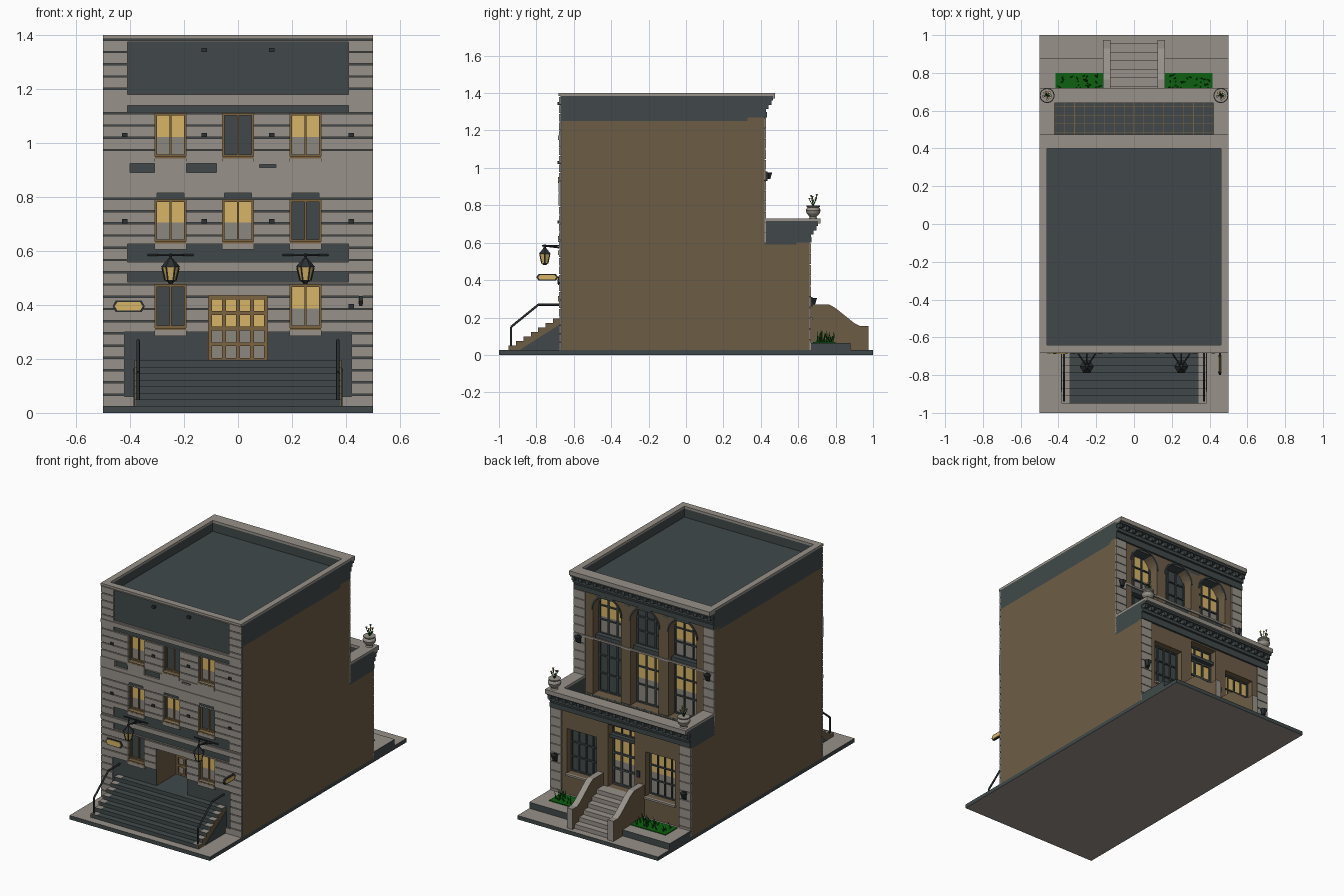
import bpy, bmesh, math, random
from mathutils import Vector

if "Cube" in bpy.data.objects:
    bpy.data.objects.remove(bpy.data.objects["Cube"])

random.seed(4)
COL = {"stone": (.31, .285, .25), "slate": (.052, .066, .068), "brown": (.152, .109, .061),
       "wood": (.20, .125, .05), "glow": (.68, .46, .135), "curtain": (.26, .24, .21),
       "leaf": (.004, .115, .005), "iron": (.025, .03, .033)}
MATS = {}
for n, c in COL.items():
    MATS[n] = bpy.data.materials.new(n)
    MATS[n].diffuse_color = (*c, 1)
KEYS = list(COL)


class Part:
    """Collects simple solids into one named object."""
    def __init__(self, name):
        self.name, self.bm = name, bmesh.new()

    def prism(self, pts, axis, a, b, mat, edge=None):
        # outline extruded along an axis; 'edge' colours the extruded sides
        put = {"x": lambda u, v, w: (w, u, v), "y": lambda u, v, w: (u, w, v), "z": lambda u, v, w: (u, v, w)}[axis]
        lo = [self.bm.verts.new(put(*p, a)) for p in pts]
        hi = [self.bm.verts.new(put(*p, b)) for p in pts]
        n = len(pts)
        caps = [self.bm.faces.new(lo[::-1]), self.bm.faces.new(hi)]
        sides = [self.bm.faces.new((lo[i], lo[(i + 1) % n], hi[(i + 1) % n], hi[i])) for i in range(n)]
        for f in caps:
            f.material_index = KEYS.index(mat)
        for f in sides:
            f.material_index = KEYS.index(edge or mat)

    def box(self, x0, x1, y0, y1, z0, z1, mat, top=None):
        self.prism([(x0, y0), (x1, y0), (x1, y1), (x0, y1)], "z", z0, z1, top or mat, mat)

    def rod(self, a, b, r, mat, r2=None, seg=8):
        a, b = Vector(a), Vector(b)
        q = (b - a).to_track_quat("Z", "Y")
        r2 = r if r2 is None else r2
        ring = lambda c, rad: [self.bm.verts.new(c + q @ Vector((rad * math.cos(math.tau * i / seg),
                               rad * math.sin(math.tau * i / seg), 0))) for i in range(seg)]
        lo, hi = ring(a, r), ring(b, r2)
        fs = [self.bm.faces.new(lo[::-1]), self.bm.faces.new(hi)]
        for i in range(seg):
            f = self.bm.faces.new((lo[i], lo[(i + 1) % seg], hi[(i + 1) % seg], hi[i]))
            f.smooth = seg > 7
            fs.append(f)
        for f in fs:
            f.material_index = KEYS.index(mat)

    def wall(self, x0, x1, y0, y1, z0, z1, mat, holes=(), course=0, gap=0):
        # wall in the xz plane with rectangular openings (x0, x1, z0, z1), optionally in courses
        spans = [(z0, z1)]
        if course:
            n = round((z1 - z0) / course)
            h = (z1 - z0) / n
            spans = [(z0 + i * h, z0 + (i + 1) * h - gap) for i in range(n)]
        for s0, s1 in spans:
            cuts = sorted({s0, s1, *[z for h in holes for z in h[2:] if s0 < z < s1]})
            for c0, c1 in zip(cuts, cuts[1:]):
                m, x = (c0 + c1) / 2, x0
                for h in sorted(h for h in holes if h[2] < m < h[3]):
                    if h[0] > x + 1e-4:
                        self.box(x, h[0], y0, y1, c0, c1, mat)
                    x = max(x, h[1])
                if x < x1 - 1e-4:
                    self.box(x, x1, y0, y1, c0, c1, mat)

    def window(self, x, w, z0, z1, y, d, cols, rows, lit, frame, split=.45, bar=.008):
        # glass plates, frame and glazing bars; d is the outward y direction
        l, r, zm = x - w / 2, x + w / 2, z0 + (z1 - z0) * split
        ys = sorted((y, y + d * .005))
        self.box(l, r, *ys, z0, zm, "curtain" if lit else "slate")
        self.box(l, r, *ys, zm, z1, "glow" if lit else "slate")
        yb = sorted((y, y + d * .014))
        for i in range(cols + 1):
            c = l + bar / 2 + (w - bar) * i / cols
            self.box(c - bar / 2, c + bar / 2, *yb, z0, z1, frame)
        for i in range(rows + 1):
            c = z0 + bar / 2 + (z1 - z0 - bar) * i / rows
            self.box(l, r, *yb, c - bar / 2, c + bar / 2, frame)

    def done(self):
        bmesh.ops.recalc_face_normals(self.bm, faces=self.bm.faces)
        me = bpy.data.meshes.new(self.name)
        used = sorted({f.material_index for f in self.bm.faces})
        for f in self.bm.faces:
            f.material_index = used.index(f.material_index)
        self.bm.to_mesh(me)
        for i in used:
            me.materials.append(MATS[KEYS[i]])
        bpy.context.collection.objects.link(bpy.data.objects.new(self.name, me))


# base slab
p = Part("base_slab"); p.box(-.5, .5, -1, 1, 0, .025, "slate", "stone"); p.done()

# openings
FW = [(x, .115, z0, z1, lit) for x, z0, z1, lit in (
    (-.25, .95, 1.11, 1), (0, .95, 1.11, 0), (.25, .95, 1.11, 1), (-.25, .635, .79, 1), (0, .635, .79, 1),
    (.25, .635, .79, 0), (-.25, .315, .475, 0), (.25, .315, .475, 1))]
front = [(x - w / 2, x + w / 2, a, b) for x, w, a, b, _ in FW] + [(-.11, .11, .19, .435)]
low = [(-.385, -.175, .2, .485), (-.095, .095, .19, .59), (.175, .385, .2, .485)]
up = [(x - .1, x + .1, .62, 1.265) for x in (-.27, 0, .27)]

# main body and its pierced walls
p = Part("house_body")
p.box(-.5, .5, -.46, .33, .025, 1.25, "brown")
p.box(-.5, .5, .33, .59, .025, .59, "brown")
p.wall(-.5, .5, -.665, -.46, .025, 1.25, "brown", front)
p.wall(-.5, .5, .59, .66, .025, .6, "brown", low)
p.wall(-.5, .5, .33, .42, .59, 1.27, "brown", up)
for x in (-.27, 0, .27):  # arch spandrels
    arc = [(x + .1 * math.cos(math.pi * i / 16), 1.165 + .1 * math.sin(math.pi * i / 16)) for i in range(17)]
    p.prism(arc + [(x - .1, 1.268), (x + .1, 1.268)], "y", .33, .42, "brown")
p.done()

# roof with parapet and cap
p = Part("roof_parapet")
p.box(-.5, .5, -.665, .42, 1.25, 1.33, "slate")
for z0, z1, o, y1, m in ((1.33, 1.385, 0, .42, "slate"), (1.385, 1.4, .018, .475, "stone")):
    p.box(-.5, -.46, -.665 - o, y1, z0, z1, m)
    p.box(.46, .5, -.665 - o, y1, z0, z1, m)
    p.box(-.46, .46, -.665 - o, -.64, z0, z1, m)
    p.box(-.46, .46, .4, y1, z0, z1, m)
p.done()

# front facing: dark backing and stone courses
p = Part("front_backing"); p.wall(-.5, .5, -.671, -.665, .025, 1.385, "slate", front); p.done()
panels = [(-.41, .41, 1.18, 1.375), (-.41, .41, 1.115, 1.14), (-.41, .41, .56, .625), (-.41, .41, .485, .52),
          (-.42, .42, .06, .3)] + [(x - .05, x + .05, .797, .815) for x in (-.25, 0, .25)]
band = [(-.41, .41, .8, .815), (-.4, -.31, .89, .925), (-.19, -.08, .89, .925), (.08, .14, .91, .92)]
p = Part("front_stone_courses")
p.wall(-.5, .5, -.679, -.671, .025, 1.385, "stone", front + panels + band[1:], .0453, .005)
p.wall(-.5, .5, -.683, -.671, .8, .935, "stone", band, .067, .004)
for z in (1.15, .535):
    p.box(-.5, .5, -.684, -.671, z, z + .022, "stone")
p.done()

# front windows and sills
p = Part("front_windows")
for x, w, a, b, lit in FW:
    p.window(x, w, a, b, -.64, -1, 2, 1, lit, "wood")
    p.box(x - .058, x + .058, -.684, -.64, a - .008, a, "wood")
    p.box(x - .06, x + .06, -.685, -.665, a - .03, a - .008, "stone")
p.done()

# deeply recessed front door
p = Part("front_door")
p.window(0, .22, .19, .435, -.46, -1, 4, 4, 1, "wood", .5, .014)
p.box(-.11, .11, -.67, -.46, .185, .195, "slate")
p.done()

# front steps with side stringers
p = Part("front_steps")
for i in range(7):
    y, z0, z1 = -.95 + i * .04, .025 + i * .0243, .025 + (i + 1) * .0243
    p.box(-.342, .342, y, -.665, z0, z1, "slate")
    for s in (-1, 1):
        p.box(*sorted((s * .342, s * .378)), y, -.665, z0, z1, "slate", "stone")
        p.box(*sorted((s * .378, s * .384)), y, -.665, z0, z1, "brown", "stone")
for s in (-1, 1):
    p.prism([(-.89, .026), (-.672, .026), (-.672, .165)], "x", s * .38, s * .387, "slate")
p.done()
p = Part("front_handrails")
for s in (-1, 1):
    path = [(s * .37, y, z) for y, z in ((-.935, .03), (-.935, .15), (-.79, .268), (-.67, .268))]
    for a, b in zip(path, path[1:]):
        p.rod(a, b, .006, "iron")
p.done()

# hanging lanterns on brackets
p = Part("front_lanterns")
for x in (-.25, .25):
    c = (x, -.755)
    p.rod((*c, .49), (*c, .54), .018, "glow", .03, 6)
    p.rod((*c, .54), (*c, .572), .037, "iron", .008, 6)
    p.rod((*c, .48), (*c, .492), .008, "iron", .02, 6)
    p.rod((*c, .57), (*c, .59), .006, "iron")
    for i in range(6):
        u, v = math.cos(i * math.pi / 3), math.sin(i * math.pi / 3)
        p.rod((x + .019 * u, c[1] + .019 * v, .49), (x + .031 * u, c[1] + .031 * v, .54), .0035, "iron", seg=4)
    p.rod((x, -.67, .572), (x, -.77, .585), .004, "iron")
    p.rod((x - .085, -.682, .585), (x + .085, -.682, .585), .004, "iron")
    for s in (-1, 1):
        p.rod((x + s * .05, -.68, .585), (*c, .585), .004, "iron")
p.done()

# signs: one flat on the wall, one projecting
p = Part("wall_signs")
def hexa(c, z, w, h):
    return [(c - w, z), (c - w * .8, z - h), (c + w * .8, z - h), (c + w, z), (c + w * .8, z + h), (c - w * .8, z + h)]
p.prism(hexa(-.405, .395, .06, .022), "y", -.684, -.675, "iron")
p.prism(hexa(-.405, .395, .052, .016), "y", -.687, -.684, "glow")
p.prism(hexa(-.742, .415, .058, .018), "x", .449, .461, "iron")
p.prism(hexa(-.742, .415, .049, .012), "x", .446, .464, "glow")
p.rod((.455, -.67, .415), (.455, -.69, .415), .004, "iron")
p.done()

# little spotlights on the front
p = Part("front_spotlights")
for x, z in [(s * a, z) for s in (-1, 1) for a, z in ((.125, 1.345), (.125, 1.03), (.42, 1.03), (.125, .71), (.42, .71))] + [(.42, .395)]:
    p.box(x - .01, x + .01, -.686, -.67, z - .008, z + .008, "iron")
p.done()

# rear windows and door
p = Part("rear_windows")
for x, t, b in ((-.27, 1, 1), (0, 0, 1), (.27, 1, 0)):
    p.window(x, .2, .99, 1.266, .345, 1, 3, 3, t, "slate", .4)
    p.window(x, .2, .62, .97, .345, 1, 3, 3, b, "slate", .45)
    p.box(x - .1, x + .1, .345, .39, .965, .995, "slate")
    arch = lambda r: [(x + r * math.cos(math.pi * i / 16), 1.165 + r * math.sin(math.pi * i / 16)) for i in range(17)]
    p.prism(arch(.11) + arch(.1)[::-1], "y", .41, .426, "slate")
for x, lit in ((-.28, 1), (.28, 0)):
    p.window(x, .21, .2, .485, .605, 1, 4, 3, lit, "slate", .5)
    p.box(x - .11, x + .11, .6, .675, .188, .2, "stone")
p.window(0, .19, .19, .5, .6, 1, 3, 3, 1, "slate", .5, .012)
p.window(0, .19, .52, .59, .6, 1, 3, 1, 1, "slate", .1)
p.box(-.095, .095, .6, .64, .5, .52, "slate")
p.box(-.135, -.115, .66, .668, .31, .35, "iron")
p.done()

# rear stone quoins and ledge
p = Part("rear_stonework")
for s in (-1, 1):
    e = sorted((s * .42, s * .5))
    p.wall(*e, .66, .669, .025, .6, "stone", (), .0575, .004)
    p.wall(*e, .42, .429, .6, 1.27, "stone", (), .0575, .004)
p.box(-.42, .42, .415, .426, .974, .986, "stone")
p.done()

# rear cornices with brackets
p = Part("rear_cornices")
for y, z in ((.42, 1.27), (.66, .6)):
    for dy, a, b, m in ((.012, 0, .03, "slate"), (.022, .045, .065, "slate"), (.045, .09, .115, "slate"), (.008, 0, .115, "slate")):
        p.box(-.5, .5, y - .02, y + dy, z + a, z + b, m)
    for i in range(20):
        x = -.485 + i * .97 / 19
        p.box(x - .011, x + .011, y, y + .038, z + .065, z + .09, "slate")
p.box(-.5, .5, .42, .475, 1.372, 1.386, "stone")
p.box(-.5, .5, .66, .72, .702, .716, "stone")
p.done()

# terrace over the rear extension
p = Part("terrace")
p.box(-.5, .5, .42, .66, .59, .62, "slate")
for s in (-1, 1):
    e = sorted((s * .42, s * .5))
    p.box(*e, .42, .66, .62, .715, "slate")
    p.box(*e, .42, .72, .715, .73, "stone")
p.box(-.42, .42, .64, .66, .62, .715, "slate")
p.box(-.42, .42, .64, .72, .715, .73, "stone")
for i in range(17):
    x = -.42 + i * .0525
    p.box(x - .0015, x + .0015, .42, .64, .62, .622, "wood")
for i in range(5):
    p.box(-.42, .42, .44 + i * .045, .443 + i * .045, .62, .622, "wood")
p.done()

# rear stoop
p = Part("rear_stoop")
for i in range(6):
    p.box(-.125, .125, .91 - i * .045, .955 - i * .045, .025, .025 + (i + 1) * .0275, "stone")
p.box(-.125, .125, .66, .72, .025, .19, "stone")
cheek = [(.66, .025), (.975, .025), (.975, .155), (.93, .155), (.9, .17), (.85, .21), (.8, .25), (.765, .27), (.66, .27)]
for s in (-1, 1):
    p.prism(cheek, "x", s * .125, s * .165, "brown", "stone")
p.done()

# planting beds
p = Part("planting_beds")
for s in (-1, 1):
    p.box(*sorted((s * .165, s * .5)), .66, .88, .025, .065, "slate", "stone")
    p.box(*sorted((s * .165, s * .415)), .68, .8, .064, .07, "leaf")
    for i in range(36):
        x, y = s * random.uniform(.185, .4), random.uniform(.7, .785)
        p.rod((x, y, .065), (x + random.uniform(-.02, .02), y + random.uniform(-.01, .015), random.uniform(.085, .13)),
              .004, "leaf", .001, 3)
p.done()

# urns with flowers
p = Part("terrace_urns")
prof = [(.022, .73), (.018, .738), (.034, .755), (.04, .772), (.036, .782), (.03, .787), (.037, .793), (.037, .798)]
for x in (-.46, .46):
    for (r0, z0), (r1, z1) in zip(prof, prof[1:]):
        p.rod((x, .68, z0), (x, .68, z1), r0, "stone", r1, 16)
    for i in range(7):
        a = i * 2.4
        t = (x + .02 * math.cos(a), .68 + .02 * math.sin(a), .82 + .005 * i)
        p.rod((x, .68, .795), t, .002, "leaf", seg=4)
        p.rod(t, (t[0], t[1], t[2] + .01), .003, "glow" if i % 2 else "stone", .007, 6)
p.done()

# rear wall sconces
p = Part("rear_sconces")
for x in (-.46, .46):
    for y, z in ((.668, .26), (.428, .93)):
        p.box(x - .012, x + .012, y - .01, y + .008, z, z + .05, "iron")
        p.rod((x, y + .012, z + .01), (x, y + .012, z + .045), .012, "iron", .024, 6)
p.done()

for m in bpy.data.materials:
    if m.users and not m.is_grease_pencil:
        m.use_nodes = True
        m.node_tree.nodes["Principled BSDF"].inputs["Base Color"].default_value = m.diffuse_color
